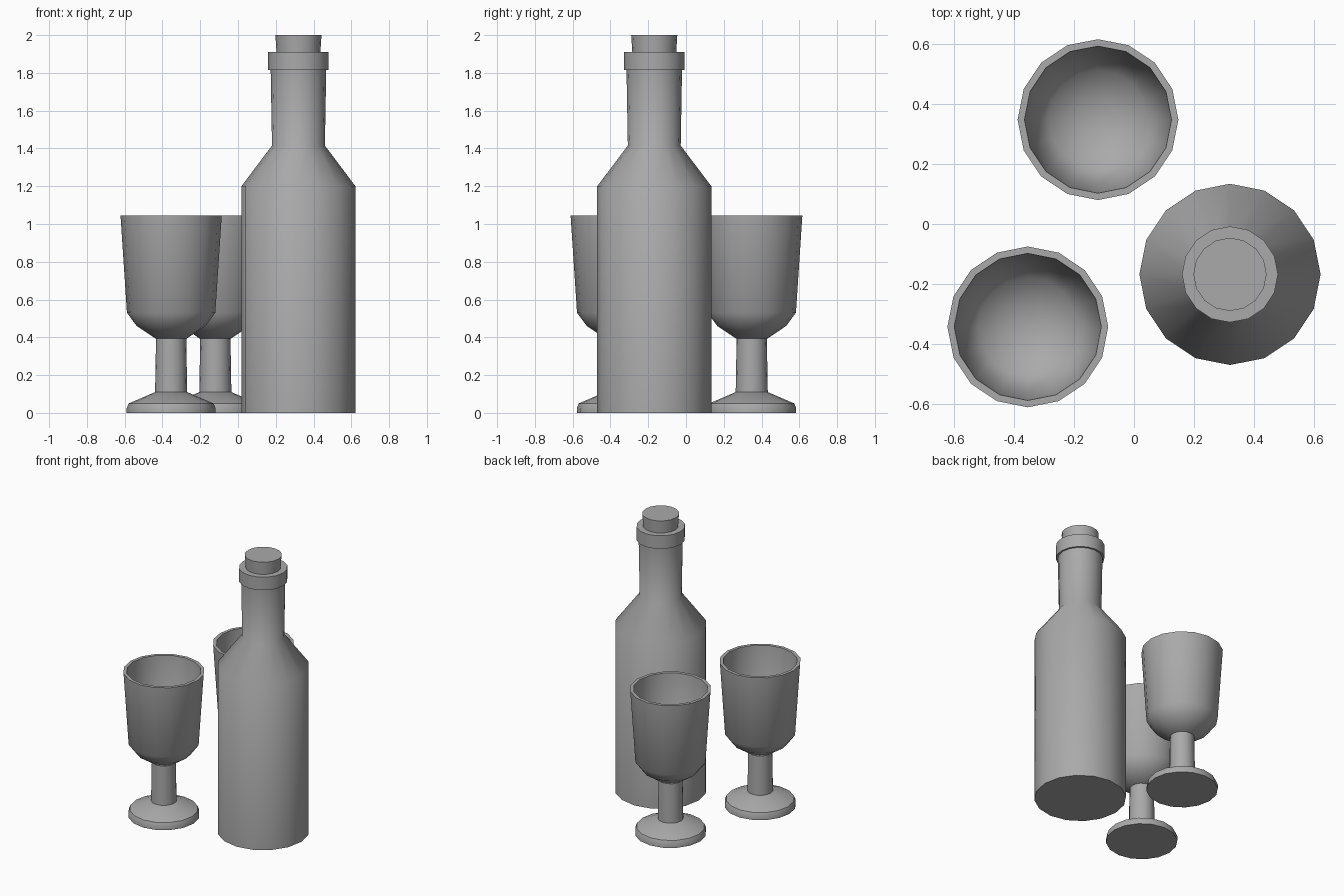
import bpy
import bmesh
import math

SIDES = 16

if "Cube" in bpy.data.objects:
    bpy.data.objects.remove(bpy.data.objects["Cube"], do_unlink=True)

grey = bpy.data.materials.new("mid_grey")
grey.use_nodes = True
grey.diffuse_color = (0.4, 0.4, 0.4, 1)
grey.node_tree.nodes["Principled BSDF"].inputs["Base Color"].default_value = (0.4, 0.4, 0.4, 1)


def lathe(name, profile, x, y):
    """Turn a (radius, height) profile about z, closing the ends with flat caps."""
    bm = bmesh.new()
    rings = []
    for r, z in profile:
        rings.append([bm.verts.new((r * math.cos(2 * math.pi * i / SIDES),
                                    r * math.sin(2 * math.pi * i / SIDES), z))
                      for i in range(SIDES)])
    for low, high in zip(rings, rings[1:]):
        for i in range(SIDES):
            j = (i + 1) % SIDES
            bm.faces.new((low[i], low[j], high[j], high[i]))
    bm.faces.new(rings[0][::-1])
    bm.faces.new(rings[-1])
    mesh = bpy.data.meshes.new(name)
    bm.to_mesh(mesh)
    bm.free()
    mesh.materials.append(grey)
    obj = bpy.data.objects.new(name, mesh)
    obj.location = (x, y, 0)
    bpy.context.collection.objects.link(obj)
    bpy.ops.object.select_all(action="DESELECT")
    obj.select_set(True)
    bpy.context.view_layer.objects.active = obj
    bpy.ops.object.shade_smooth_by_angle(angle=math.radians(42))
    return obj


# Bottle: body, shoulder, neck and collar, with a cork on top
bx, by = 0.32, -0.168
lathe("bottle", [(0.302, 0), (0.302, 1.2), (0.14, 1.415), (0.147, 1.815),
                 (0.16, 1.815), (0.16, 1.91), (0.11, 1.91)], bx, by)
lathe("cork", [(0.115, 1.89), (0.122, 2.0)], bx, by)

# Goblets: foot, stem, and a hollow bowl running over the rim to its floor
foot = [(0.235, 0), (0.235, 0.025), (0.225, 0.05), (0.085, 0.11)]
stem = [(0.085, 0.11), (0.08, 0.395)]
bowl = [(0.085, 0.395), (0.182, 0.46), (0.234, 0.53), (0.268, 1.045),
        (0.245, 1.045), (0.212, 0.54), (0.165, 0.48), (0.07, 0.43)]
for side, x, y in (("front", -0.354, -0.343), ("back", -0.12, 0.348)):
    lathe(side + "_goblet_foot", foot, x, y)
    lathe(side + "_goblet_stem", stem, x, y)
    lathe(side + "_goblet_bowl", bowl, x, y)
